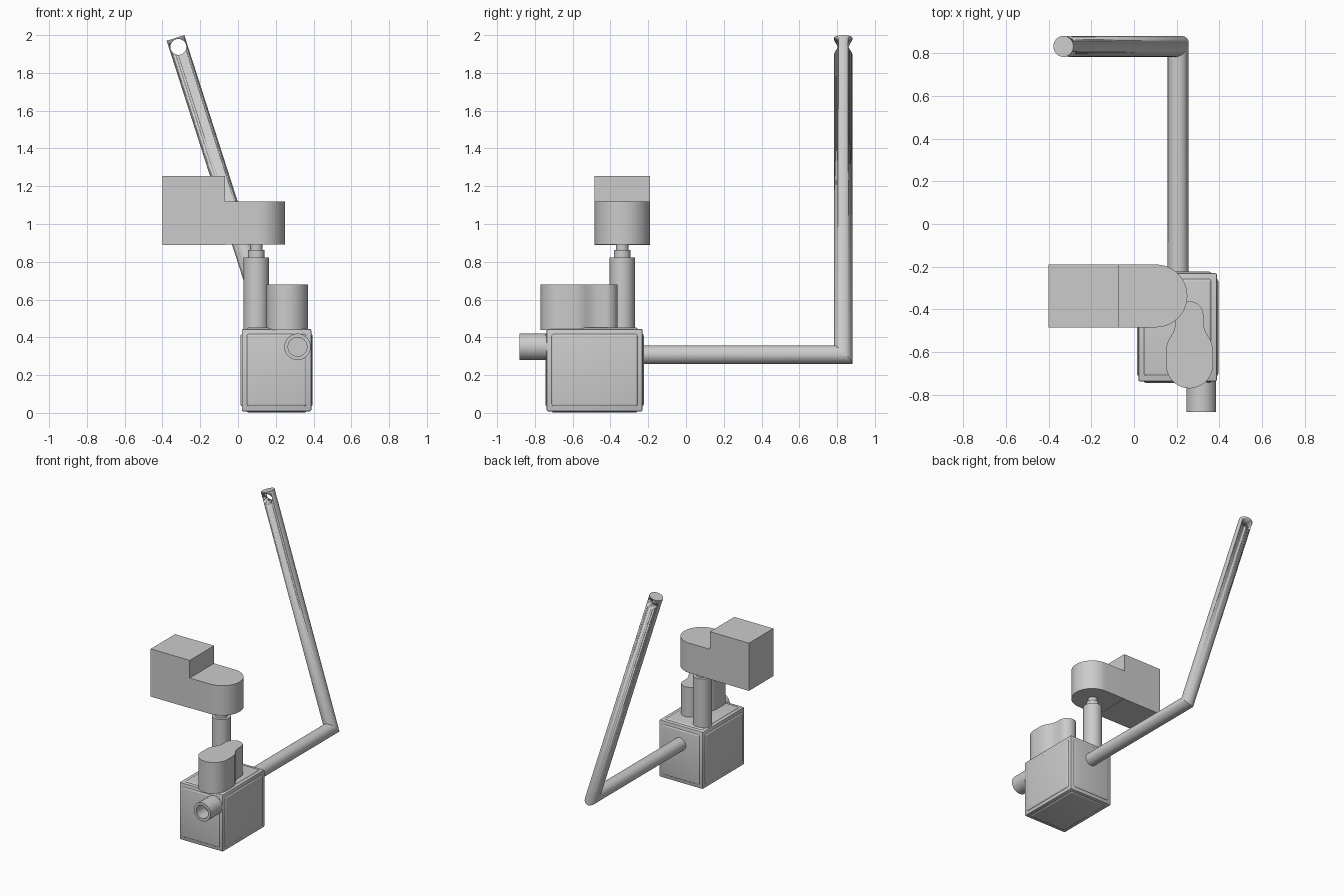
import bpy, bmesh, math
from mathutils import Vector, Matrix

cube = bpy.data.objects.get("Cube")
if cube:
    bpy.data.objects.remove(cube, do_unlink=True)

grey = bpy.data.materials.new("light grey")
grey.use_nodes = True
colour = (0.6, 0.6, 0.6, 1)
grey.diffuse_color = colour
grey.node_tree.nodes["Principled BSDF"].inputs["Base Color"].default_value = colour


def finish(name, bm, smooth=True):
    bmesh.ops.recalc_face_normals(bm, faces=bm.faces)
    mesh = bpy.data.meshes.new(name)
    bm.to_mesh(mesh)
    bm.free()
    mesh.materials.append(grey)
    obj = bpy.data.objects.new(name, mesh)
    bpy.context.collection.objects.link(obj)
    if smooth:
        bpy.ops.object.select_all(action='DESELECT')
        obj.select_set(True)
        bpy.context.view_layer.objects.active = obj
        bpy.ops.object.shade_smooth_by_angle(angle=math.radians(35))
    return obj


def skin(bm, rings, cap=True):
    """Join matching rings of points with quads and close both ends."""
    loops = [[bm.verts.new(p) for p in ring] for ring in rings]
    n = len(loops[0])
    for a, b in zip(loops, loops[1:]):
        for i in range(n):
            j = (i + 1) % n
            bm.faces.new((a[i], a[j], b[j], b[i]))
    if cap:
        bm.faces.new(loops[0])
        bm.faces.new(loops[-1])


def ring(centre, u, v, radius, n=48):
    angles = [math.tau * i / n for i in range(n)]
    return [centre + radius * (math.cos(t) * u + math.sin(t) * v) for t in angles]


def turned(name, centre, axis, profile):
    """Round part from (distance along axis, radius) pairs."""
    axis = Vector(axis).normalized()
    u = axis.orthogonal().normalized()
    v = axis.cross(u)
    bm = bmesh.new()
    skin(bm, [ring(Vector(centre) + axis * d, u, v, r) for d, r in profile])
    return finish(name, bm)


def prism(name, outline, z0, z1):
    bm = bmesh.new()
    skin(bm, [[Vector((x, y, z)) for x, y in outline] for z in (z0, z1)])
    return finish(name, bm)


def arc(cx, cy, r, start, end, n=24):
    angles = [math.radians(start + (end - start) * i / n) for i in range(n + 1)]
    return [(cx + r * math.cos(t), cy + r * math.sin(t)) for t in angles]


# Housing with softly raised panels
def box(name, low, high, bevel, segments):
    low, high = Vector(low), Vector(high)
    bm = bmesh.new()
    size = Matrix.Diagonal((high - low).to_4d())
    bmesh.ops.create_cube(bm, size=1, matrix=Matrix.Translation((low + high) / 2) @ size)
    if bevel:
        bmesh.ops.bevel(bm, geom=bm.edges[:], offset=bevel, segments=segments,
                        affect='EDGES', profile=0.5)
    return finish(name, bm)


low, high = Vector((0.02, -0.738, 0.008)), Vector((0.388, -0.23, 0.445))
box("housing", low, high, 0.008, 2)
panel_names = (("right_panel", "left_panel"), ("front_panel", "back_panel"),
               ("bottom_panel", "top_panel"))
for axis in range(3):
    for side in range(2):
        a, b = low + Vector((0.025,) * 3), high - Vector((0.025,) * 3)
        outer = (low, high)[side][axis] + (-0.007, 0.007)[side]
        inner = outer + (0.035, -0.035)[side]
        a[axis], b[axis] = min(outer, inner), max(outer, inner)
        box(panel_names[axis][side], a, b, 0.014, 4)

# Hollow front spout
turned("front_spout", (0.315, -0.66, 0.35), (0, -1, 0),
       [(0, 0.07), (0.222, 0.07), (0.222, 0.05), (0.12, 0.05)])

# Keyhole-shaped cap on the housing
cx = 0.26
neck = [(0.109, -0.58), (0.103, -0.555), (0.09, -0.53), (0.074, -0.503), (0.066, -0.475)]
outline = arc(cx, -0.66, 0.11, 180, 360)
outline += [(cx + w, y) for w, y in neck]
outline += arc(cx, -0.427, 0.065, 0, 180)
outline += [(cx - w, y) for w, y in reversed(neck)]
prism("keyhole_cap", outline, 0.44, 0.68)

# Post with stepped neck
turned("post", (0.097, -0.338, 0.43), (0, 0, 1),
       [(0, 0.067), (0.392, 0.067), (0.392, 0.044), (0.432, 0.044),
        (0.432, 0.033), (0.47, 0.033)])

# Head: rounded arm and raised end block
back, front, mid = -0.19, -0.484, -0.337
prism("head_arm", [(-0.08, back), (-0.08, front)] + arc(0.103, mid, 0.147, -90, 90), 0.892, 1.12)
prism("head_block", [(-0.4, front), (-0.07, front), (-0.07, back), (-0.4, back)], 0.89, 1.255)

# Bent crank rod with a mitred corner
corner = Vector((0.207, 0.832, 0.308))
tip = Vector((-0.331, 0.832, 1.985))
along = Vector((0, 1, 0))
rise = (tip - corner).normalized()
across = along.cross(rise)
bm = bmesh.new()
skin(bm, [ring(corner - along * 1.12, across, -rise, 0.049),
          ring(corner, across, along - rise, 0.049),
          ring(tip, across, along, 0.049)])
rod = finish("crank_rod", bm)

# Cross hole through the rod tip
cutter = turned("hole_cutter", tip - rise * 0.05 - along * 0.1, along,
                [(0, 0.042), (0.2, 0.042)])
cutter.hide_render = True
hole = rod.modifiers.new("cross_hole", 'BOOLEAN')
hole.operation = 'DIFFERENCE'
hole.solver = 'EXACT'
hole.object = cutter
bpy.context.view_layer.objects.active = rod
bpy.ops.object.modifier_apply(modifier=hole.name)
bpy.data.objects.remove(cutter, do_unlink=True)
